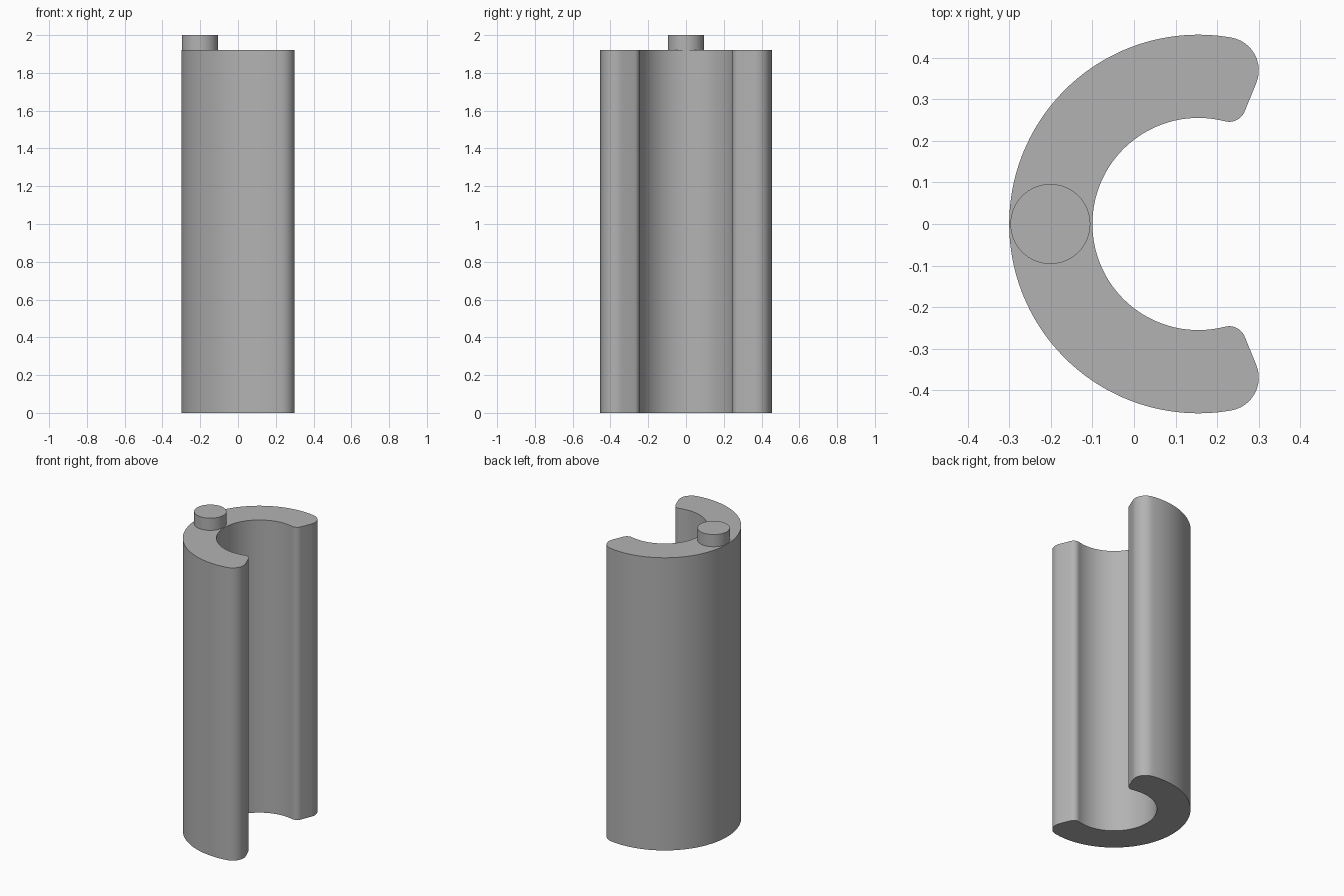
import bpy, bmesh
from math import sin, cos, asin, radians, pi

if "Cube" in bpy.data.objects:
    bpy.data.objects.remove(bpy.data.objects["Cube"], do_unlink=True)

grey = bpy.data.materials.new("plain grey")
grey.use_nodes = True
grey.diffuse_color = (0.45, 0.45, 0.45, 1)
grey.node_tree.nodes["Principled BSDF"].inputs["Base Color"].default_value = grey.diffuse_color


def arc(cx, cy, r, a0, a1, n):
    steps = [a0 + (a1 - a0) * i / n for i in range(n + 1)]
    return [(cx + r * cos(a), cy + r * sin(a)) for a in steps]


def extrude_profile(name, points, z0, z1):
    """Closed outline raised into a solid with smooth walls and sharp rims."""
    bm = bmesh.new()
    base = bm.faces.new([bm.verts.new((x, y, z0)) for x, y in points])
    top = bmesh.ops.extrude_face_region(bm, geom=[base], use_keep_orig=True)["geom"]
    for v in top:
        if isinstance(v, bmesh.types.BMVert):
            v.co.z = z1
    bmesh.ops.recalc_face_normals(bm, faces=bm.faces)
    mesh = bpy.data.meshes.new(name)
    bm.to_mesh(mesh)
    bm.free()
    mesh.materials.append(grey)
    obj = bpy.data.objects.new(name, mesh)
    bpy.context.collection.objects.link(obj)
    bpy.ops.object.select_all(action="DESELECT")
    obj.select_set(True)
    bpy.context.view_layer.objects.active = obj
    bpy.ops.object.shade_smooth_by_angle(angle=radians(30))
    return obj


# C-shaped shell: two concentric arcs joined by radial ends with rounded corners
CX, OUTER, INNER = 0.155, 0.455, 0.255
R_OUT, R_IN = 0.08, 0.04
end = radians(67.7)
a_out = end + asin(R_OUT / (OUTER - R_OUT))
a_in = end + asin(R_IN / (INNER + R_IN))


def corner(dist, ang, r, start, stop):
    return arc(CX + dist * cos(ang), dist * sin(ang), r, start, stop, 12)


half = arc(CX, 0, INNER, pi, a_in, 36)
half += corner(INNER + R_IN, a_in, R_IN, a_in + pi, end + 1.5 * pi)[1:]
half += corner(OUTER - R_OUT, a_out, R_OUT, end - pi / 2, a_out)
half += arc(CX, 0, OUTER, a_out, pi, 48)[1:]
# Mirror the upper half, skipping the two points on the centre line
outline = half + [(x, -y) for x, y in reversed(half[1:-1])]
extrude_profile("shell", outline, 0, 1.92)

# Round locating pin on top
extrude_profile("pin", arc(-0.201, 0, 0.096, 0, 2 * pi, 64)[:-1], 1.92, 2.0)
